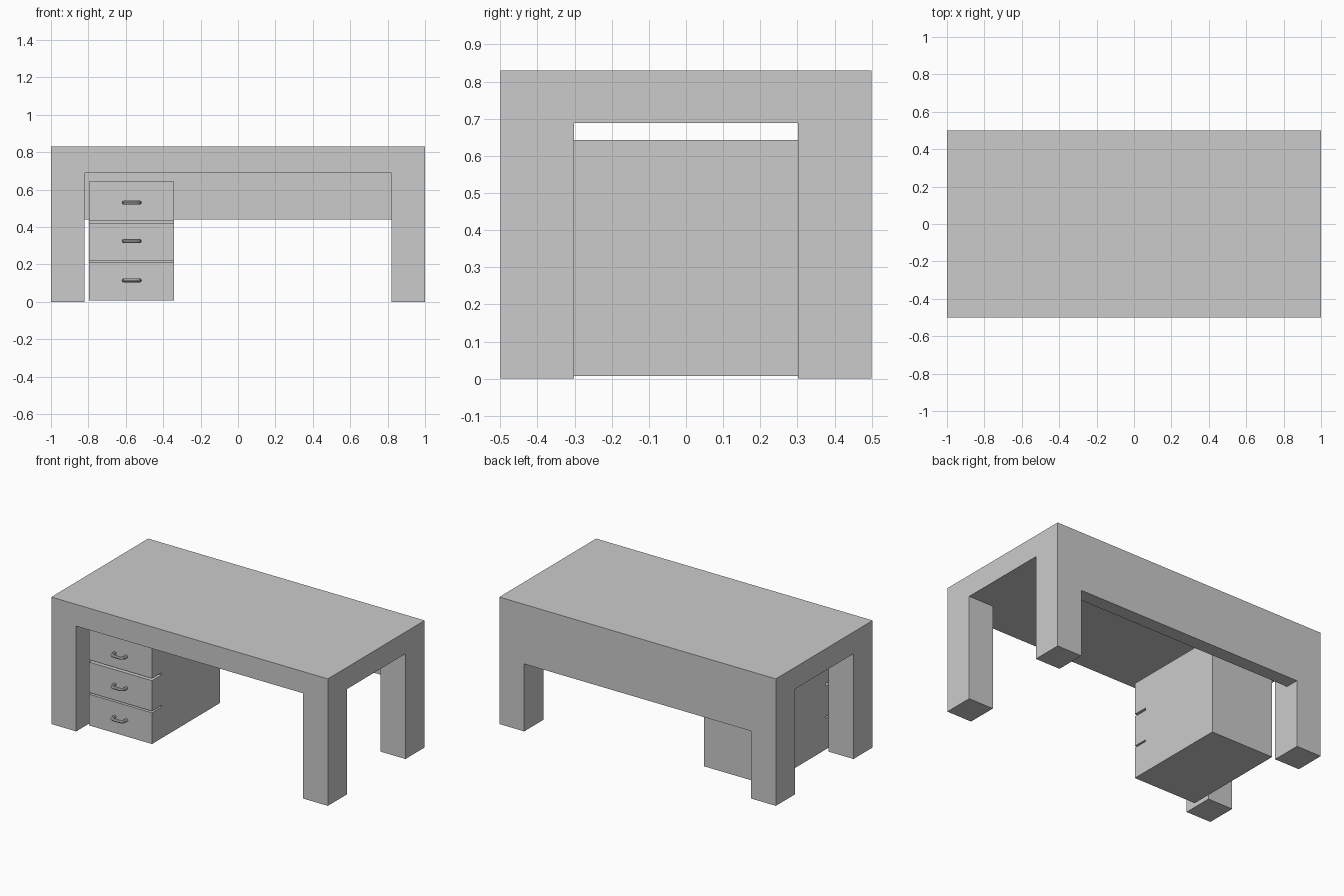
import bpy, bmesh
from mathutils import Vector

if "Cube" in bpy.data.objects:
    bpy.data.objects.remove(bpy.data.objects["Cube"])


def box(name, x, y, z):
    """Axis-aligned box from (min, max) ranges."""
    bm = bmesh.new()
    bmesh.ops.create_cube(bm, size=1)
    for v in bm.verts:
        v.co = Vector([r[0] + (c + 0.5) * (r[1] - r[0]) for c, r in zip(v.co, (x, y, z))])
    mesh = bpy.data.meshes.new(name)
    bm.to_mesh(mesh)
    bm.free()
    ob = bpy.data.objects.new(name, mesh)
    bpy.context.collection.objects.link(ob)
    return ob


def cut(target, x, y, z):
    """Subtract a box from the target and remove the cutter."""
    cutter = box("cutter", x, y, z)
    cutter.hide_render = True
    mod = target.modifiers.new("cut", 'BOOLEAN')
    mod.operation = 'DIFFERENCE'
    mod.solver = 'EXACT'
    mod.object = cutter
    bpy.context.view_layer.objects.active = target
    bpy.ops.object.modifier_apply(modifier=mod.name)
    bpy.data.objects.remove(cutter)


# Desk frame: slab, four legs and back panel carved from one block
frame = box("desk_frame", (-1, 1), (-0.5, 0.5), (0, 0.83))
cut(frame, (-1.1, 1.1), (-0.302, 0.302), (-0.1, 0.688))   # side openings
cut(frame, (-0.82, 0.82), (-0.6, 0.41), (-0.1, 0.688))    # front opening
cut(frame, (-0.82, 0.82), (0.35, 0.6), (-0.1, 0.441))     # gap below back panel

# Drawer cabinet with grooves between the drawer fronts
cabinet = box("drawer_cabinet", (-0.797, -0.342), (-0.40, 0.302), (0.007, 0.643))
for z in ((0.211, 0.222), (0.421, 0.436)):
    cut(cabinet, (-0.9, -0.2), (-0.5, -0.302), z)


def handle(name, z):
    """Bowed pull made from a bevelled curve."""
    cu = bpy.data.curves.new(name, 'CURVE')
    cu.dimensions = '3D'
    cu.bevel_depth = 0.010
    cu.bevel_resolution = 2
    cu.use_fill_caps = True
    half = [(0.042, -0.395), (0.042, -0.425), (0.038, -0.434), (0.030, -0.438), (0.015, -0.441)]
    pts = [(-x, y) for x, y in half] + half[::-1]
    sp = cu.splines.new('POLY')
    sp.points.add(len(pts) - 1)
    for p, (x, y) in zip(sp.points, pts):
        p.co = (x - 0.568, y, z, 1)
    ob = bpy.data.objects.new(name, cu)
    bpy.context.collection.objects.link(ob)
    bpy.ops.object.select_all(action='DESELECT')
    ob.select_set(True)
    bpy.context.view_layer.objects.active = ob
    bpy.ops.object.convert(target='MESH')
    bpy.ops.object.shade_smooth_by_angle()


# Drawer handles
for i, z in enumerate((0.115, 0.325, 0.531)):
    handle(f"drawer_handle_{i + 1}", z)
